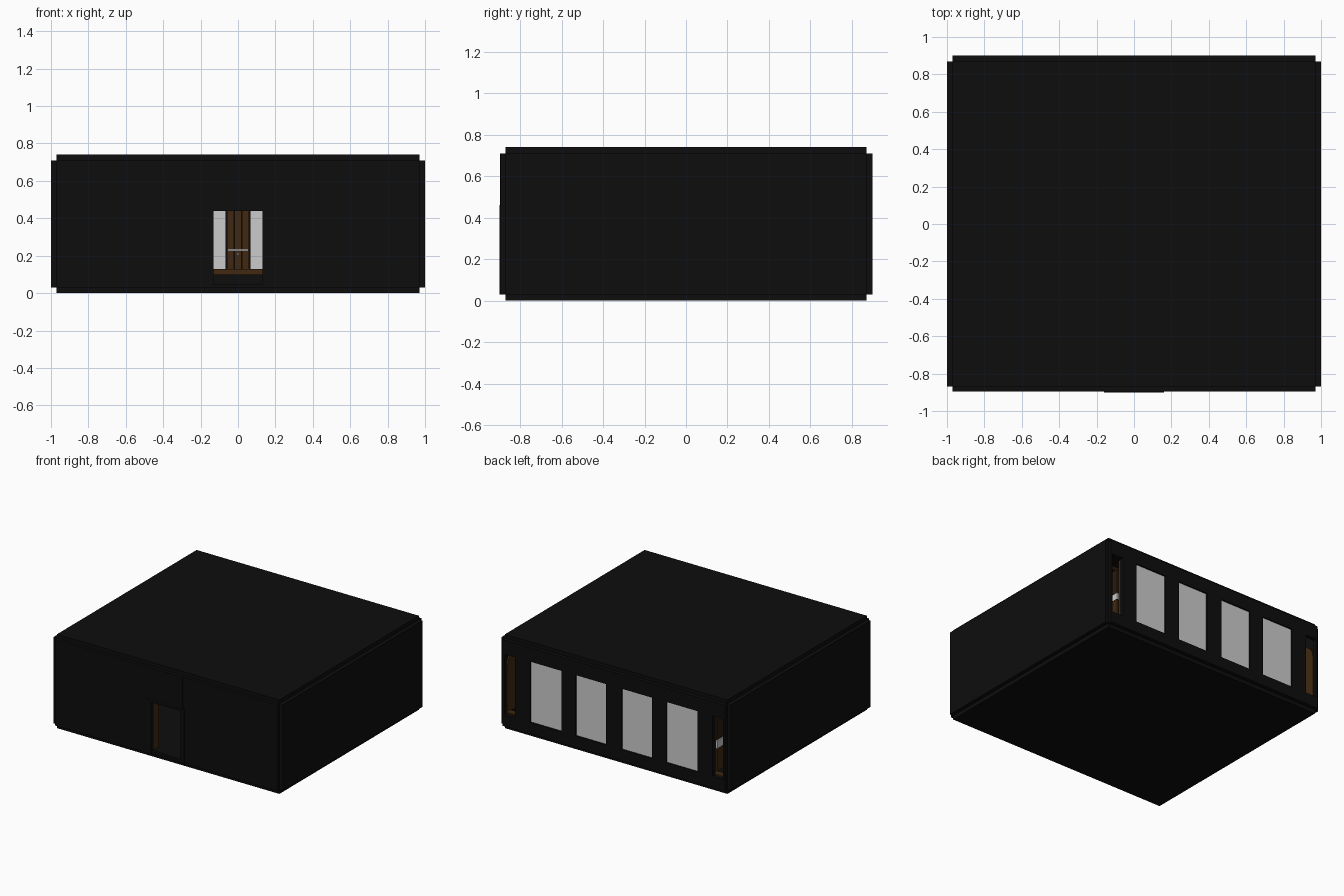
import bpy, bmesh, math

if "Cube" in bpy.data.objects:
    bpy.data.objects.remove(bpy.data.objects["Cube"])

def mat(name, c):
    m = bpy.data.materials.new(name)
    m.diffuse_color = (*c, 1)
    m.use_nodes = True
    m.node_tree.nodes["Principled BSDF"].inputs["Base Color"].default_value = m.diffuse_color
    return m

BLACK = mat("black", (0.004, 0.004, 0.004))
BROWN = mat("dark_wood", (0.052, 0.022, 0.005))
DEEP = mat("deep_wood", (0.022, 0.010, 0.004))
GREY = mat("pale_grey", (0.60, 0.60, 0.60))

def boxes(name, spans, m):
    """One object from boxes given as (x0, x1, y0, y1, z0, z1)."""
    bm = bmesh.new()
    for x0, x1, y0, y1, z0, z1 in spans:
        vs = bmesh.ops.create_cube(bm, size=1)["verts"]
        for v in vs:
            v.co = ((x0 + x1) / 2 + v.co.x * (x1 - x0),
                    (y0 + y1) / 2 + v.co.y * (y1 - y0),
                    (z0 + z1) / 2 + v.co.z * (z1 - z0))
    me = bpy.data.meshes.new(name)
    bm.to_mesh(me)
    bm.free()
    ob = bpy.data.objects.new(name, me)
    bpy.context.collection.objects.link(ob)
    me.materials.append(m)
    return ob

def both(s):
    """A span and its mirror image in x."""
    return [s, (-s[1], -s[0], *s[2:])]

# Shell: slabs that leave notched outer edges
W, D, T = 0.97, 0.87, 0.03
Z0, Z1 = 0.03, 0.71
boxes("floor", [(-W, W, -D, D, 0, Z0)], BLACK)
boxes("roof", [(-W, W, -D, D, Z1, Z1 + T)], BLACK)
boxes("side_walls", both((W, W + T, -D, D, Z0, Z1)), BLACK)

# Front wall with the doorway
boxes("front_wall", both((0.13, W, -D - 0.025, -D, Z0, Z1)) +
      [(-0.13, 0.13, -D - 0.025, -D, 0.44, Z1), (-0.13, 0.13, -D - 0.025, -D, Z0, 0.05)], BLACK)
boxes("door_frame", both((0.13, 0.16, -0.9, -D, Z0, 0.46)) +
      [(-0.13, 0.13, -0.9, -D, 0.44, 0.46)], BLACK)
boxes("panel_over_door", [(-0.145, 0.145, -0.898, -D, 0.46, Z1)], BLACK)
boxes("door_reveals", both((0.13, 0.145, -D, -0.80, 0.05, 0.44)), BROWN)

# Back wall: four glazed windows and two narrow end openings
WB, WT = 0.12, 0.60
holes = [(0.067, 0.333), (0.458, 0.73), (0.86, 0.955)]
posts = [(-0.067, 0.067, D, D + T, WB, WT)]
for a, b in ((0.333, 0.458), (0.73, 0.86), (0.955, W)):
    posts += both((a, b, D, D + T, WB, WT))
boxes("back_wall", posts + [(-W, W, D, D + T, Z0, WB), (-W, W, D, D + T, WT, Z1)], BLACK)
panes = []
for a, b in holes[:2]:
    panes += both((a, b, D + 0.012, D + 0.018, WB, WT))
boxes("window_panes", panes, GREY)

# Wood lining inside the back wall: planked columns and a sill
planks = []
for c in (0, 0.395, 0.795):
    for k in (-1, 0, 1):
        x = c + k * 0.041
        s = (x - 0.019, x + 0.019, 0.845 - 0.006 * (k == 0), D, 0.13, WT)
        planks += [s] if c == 0 else both(s)
boxes("window_columns", planks, BROWN)
boxes("window_sill", [(-W, W, 0.82, D, 0.10, 0.13)], BROWN)
boxes("column_rail", [(-0.055, 0.055, 0.825, 0.838, 0.225, 0.235),
                      (-0.005, 0.005, 0.825, 0.838, 0.205, 0.215)], GREY)
boxes("inner_step", [(-0.40, 0.40, 0.70, 0.82, Z0, 0.10)], BLACK)

# Arch-topped wood panels on the side walls near the back
def arch_panel(side):
    bm = bmesh.new()
    y0, y1, zb, zs = 0.62, 0.86, 0.12, 0.47
    pts = [(y0, zb), (y1, zb)]
    r = (y1 - y0) / 2
    pts += [((y0 + y1) / 2 + r * math.cos(t * math.pi / 10), zs + r * math.sin(t * math.pi / 10))
            for t in range(11)]
    f = bm.faces.new([bm.verts.new((side * W, y, z)) for y, z in pts])
    g = bmesh.ops.extrude_face_region(bm, geom=[f])["geom"]
    bmesh.ops.translate(bm, vec=(-side * 0.012, 0, 0),
                        verts=[v for v in g if isinstance(v, bmesh.types.BMVert)])
    bmesh.ops.recalc_face_normals(bm, faces=bm.faces[:])
    me = bpy.data.meshes.new("arched_wall_panel")
    bm.to_mesh(me)
    bm.free()
    me.materials.append(BROWN)
    bpy.context.collection.objects.link(bpy.data.objects.new("arched_wall_panel", me))

for side in (-1, 1):
    arch_panel(side)

# Cabinets beside the end openings, each with a pale block on top
boxes("cabinets", both((0.72, 0.85, 0.62, 0.82, 0.13, 0.30)), BROWN)
boxes("cabinet_tops", both((0.73, 0.84, 0.63, 0.81, 0.30, 0.36)), GREY)
boxes("cabinet_backs", both((0.74, 0.83, 0.64, 0.80, 0.36, 0.56)), DEEP)

# Ceiling beams
boxes("ceiling_beams", [(-W, W, y - 0.02, y + 0.02, 0.68, Z1) for y in (-0.6, -0.2, 0.2, 0.6)], DEEP)
